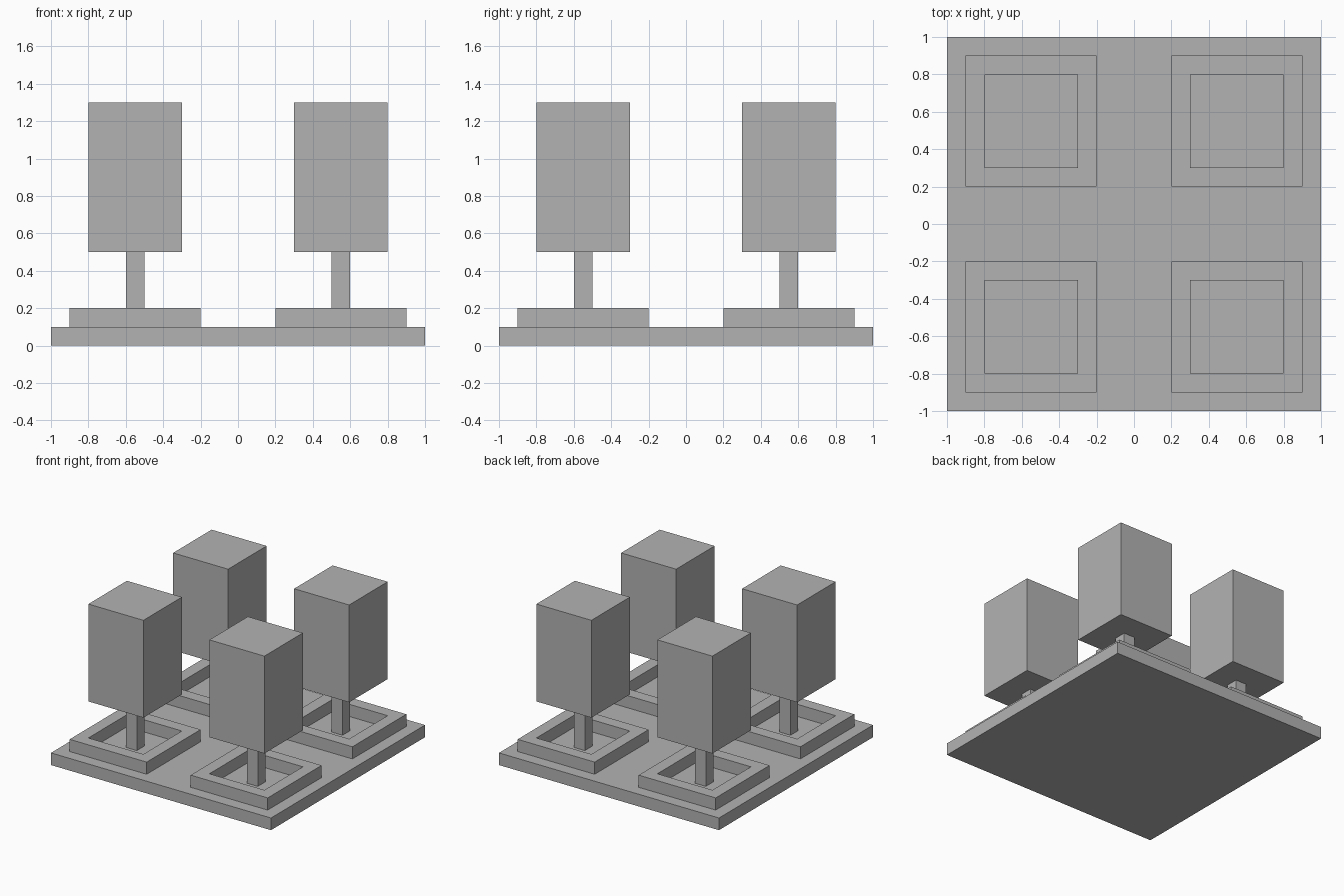
import bpy
import bmesh

cube = bpy.data.objects.get("Cube")
if cube:
    bpy.data.objects.remove(cube, do_unlink=True)

# Single flat colour
grey = bpy.data.materials.new("plain grey")
grey.use_nodes = True
colour = (0.45, 0.45, 0.45, 1)
grey.diffuse_color = colour
grey.node_tree.nodes["Principled BSDF"].inputs["Base Color"].default_value = colour


def add_object(name, bm):
    mesh = bpy.data.meshes.new(name)
    bm.to_mesh(mesh)
    bm.free()
    mesh.materials.append(grey)
    bpy.context.collection.objects.link(bpy.data.objects.new(name, mesh))


def box(name, x, y, width, bottom, top):
    """Square block standing between two heights."""
    bm = bmesh.new()
    bmesh.ops.create_cube(bm, size=1)
    for v in bm.verts:
        v.co.x = x + v.co.x * width
        v.co.y = y + v.co.y * width
        v.co.z = top if v.co.z > 0 else bottom
    add_object(name, bm)


def square_frame(name, x, y, outer, inner, bottom, top):
    """Square kerb with an open middle."""
    bm = bmesh.new()
    corners = [(-0.5, -0.5), (0.5, -0.5), (0.5, 0.5), (-0.5, 0.5)]
    # Section loops: outer bottom, outer top, inner top, inner bottom
    section = [(outer, bottom), (outer, top), (inner, top), (inner, bottom)]
    loops = [[bm.verts.new((x + cx * w, y + cy * w, z)) for cx, cy in corners]
             for w, z in section]
    for k in range(4):
        a, b = loops[k], loops[(k + 1) % 4]
        for i in range(4):
            j = (i + 1) % 4
            bm.faces.new((a[i], a[j], b[j], b[i]))
    bmesh.ops.recalc_face_normals(bm, faces=bm.faces)
    add_object(name, bm)


# Ground slab
box("base_slab", 0, 0, 2, 0, 0.1)

# Four trees, each in its own square planter
for side, x in (("right", -0.55), ("left", 0.55)):
    for end, y in (("front", -0.55), ("back", 0.55)):
        place = f"{end}_{side}"
        square_frame(f"planter_kerb_{place}", x, y, 0.7, 0.5, 0.1, 0.2)
        box(f"tree_trunk_{place}", x, y, 0.1, 0.1, 0.5)
        box(f"tree_crown_{place}", x, y, 0.5, 0.5, 1.3)
